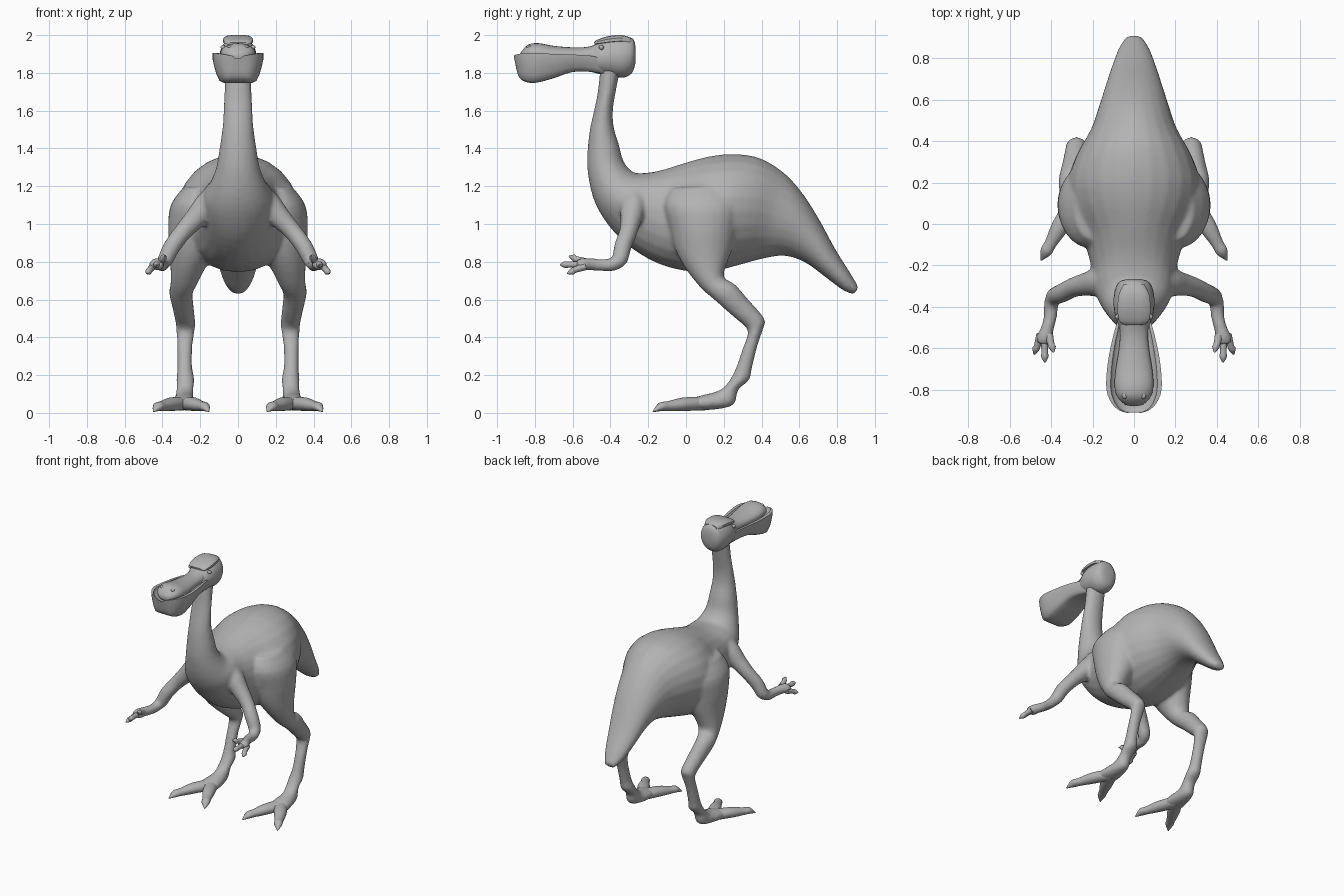
import bpy, bmesh, math
from mathutils import Vector

old = bpy.data.objects.get("Cube")
if old:
    bpy.data.objects.remove(old, do_unlink=True)

grey = bpy.data.materials.new("plain grey")
grey.use_nodes = True
COLOUR = (0.45, 0.45, 0.45, 1)
grey.diffuse_color = COLOUR
grey.node_tree.nodes["Principled BSDF"].inputs["Base Color"].default_value = COLOUR

CIRCLE = [(math.cos(i * math.tau / 24), math.sin(i * math.tau / 24)) for i in range(24)]


def catmull(a, b, c, d, t):
    return 0.5 * (2 * b + (c - a) * t + (2 * a - 5 * b + 4 * c - d) * t * t
                  + (3 * b - a - 3 * c + d) * t ** 3)


def loft(name, rings, section=CIRCLE, steps=3):
    """Skin through rings of (centre, side vector, up vector), smoothly interpolated."""
    full = []
    for i in range(len(rings) - 1):
        four = [rings[max(0, i - 1)], rings[i], rings[i + 1], rings[min(len(rings) - 1, i + 2)]]
        for s in range(steps):
            full.append([catmull(*[r[k] for r in four], s / steps) for k in range(3)])
    full.append(rings[-1])
    bm = bmesh.new()
    loops = [[bm.verts.new(c + side * u + up * v) for u, v in section] for c, side, up in full]
    n = len(section)
    for a, b in zip(loops, loops[1:]):
        for j in range(n):
            bm.faces.new((a[j], a[(j + 1) % n], b[(j + 1) % n], b[j]))
    bm.faces.new(loops[0])
    bm.faces.new(loops[-1])
    bmesh.ops.recalc_face_normals(bm, faces=bm.faces)
    mesh = bpy.data.meshes.new(name)
    bm.to_mesh(mesh)
    bm.free()
    mesh.materials.append(grey)
    obj = bpy.data.objects.new(name, mesh)
    bpy.context.collection.objects.link(obj)
    select([obj])
    bpy.ops.object.shade_smooth_by_angle(angle=math.radians(45))
    return obj


def select(objs):
    bpy.ops.object.select_all(action='DESELECT')
    for o in objs:
        o.select_set(True)
    bpy.context.view_layer.objects.active = objs[0]


def slices(rows, sx=1):
    """Rings from rows of (y, z) on one edge, (y, z) on the other, half width, centre x."""
    out = []
    for ya, za, yb, zb, w, *x in rows:
        a, b = Vector((0, ya, za)), Vector((0, yb, zb))
        out.append(((a + b) / 2 + Vector((sx * (x[0] if x else 0), 0, 0)),
                    Vector((w, 0, 0)), (b - a) / 2))
    return out


def path(rows, sx=1):
    """Rings from rows of x, y, z, radius, flatness."""
    pts = [Vector((sx * r[0], r[1], r[2])) for r in rows]
    out = []
    for i, p in enumerate(pts):
        t = (pts[min(i + 1, len(pts) - 1)] - pts[max(i - 1, 0)]).normalized()
        side = Vector((1, 0, 0))
        side = (side - t * side.dot(t)).normalized()
        r = rows[i][3]
        out.append((p, side * r, t.cross(side) * r * (rows[i][4] if len(rows[i]) > 4 else 1)))
    return out


def ball(name, loc, r, scale=(1, 1, 1)):
    bpy.ops.mesh.primitive_uv_sphere_add(segments=16, ring_count=10, radius=r, location=loc)
    o = bpy.context.object
    o.name, o.scale = name, scale
    o.data.materials.append(grey)
    bpy.ops.object.shade_smooth()


# Neck, trunk and tail in one sweep
skin = [loft("body", slices([
    (-.45, 1.86, -.34, 1.86, .068), (-.467, 1.7, -.372, 1.70, .072), (-.487, 1.6, -.387, 1.6, .077),
    (-.509, 1.5, -.382, 1.51, .083), (-.522, 1.38, -.355, 1.42, .098), (-.52, 1.27, -.33, 1.33, .115),
    (-.492, 1.14, -.28, 1.275, .15), (-.437, 1.03, -.22, 1.27, .185), (-.34, .915, -.13, 1.285, .20),
    (-.2, .815, 0, 1.325, .235), (-.05, .76, .12, 1.357, .30), (.12, .745, .24, 1.37, .325),
    (.27, .78, .38, 1.353, .28), (.4, .815, .51, 1.278, .208), (.52, .832, .61, 1.172, .17),
    (.63, .797, .70, 1.033, .138), (.74, .717, .787, .873, .106), (.83, .65, .865, .748, .074),
    (.888, .627, .915, .665, .038)]))]

for sx, label in ((1, "left"), (-1, "right")):
    # Thigh, shin and foot pad
    skin.append(loft(label + "_leg", slices([
        (-.08, 1.19, .24, 1.21, .09, .195), (-.115, 1.10, .29, 1.10, .135, .222),
        (-.085, .97, .27, .98, .142, .228), (-.055, .86, .25, .88, .127, .236),
        (0, .76, .22, .80, .096, .262), (.08, .66, .20, .72, .072, .285),
        (.16, .59, .26, .68, .062, .302), (.25, .51, .33, .60, .056, .29),
        (.32, .45, .415, .50, .052, .278), (.325, .41, .41, .45, .048, .278),
        (.30, .34, .38, .36, .041, .282), (.265, .24, .35, .24, .040, .282),
        (.235, .18, .335, .175, .048, .278), (.20, .135, .275, .12, .045, .28),
        (.15, .11, .25, .04, .05, .285), (.09, .095, .12, .015, .068, .288),
        (.02, .075, .025, .018, .07, .295)], sx)))
    # Shoulder, upper arm and forearm
    skin.append(loft(label + "_arm", path([
        (.11, -.27, 1.15, .07), (.17, -.28, 1.09, .07), (.225, -.29, 1.03, .058),
        (.29, -.305, .96, .048), (.35, -.335, .88, .046), (.385, -.352, .81, .042),
        (.40, -.39, .785, .035), (.404, -.45, .783, .032), (.42, -.51, .787, .032),
        (.43, -.55, .787, .042, .75), (.435, -.58, .785, .035, .7)], sx)))
    # Three fingers, the inner one highest
    for k, (bx, tx, ty, bz, tz) in enumerate([(.41, .388, -.62, .80, .83),
                                              (.432, .43, -.668, .785, .785),
                                              (.452, .482, -.63, .775, .738)]):
        loft(f"{label}_finger_{k + 1}", path([
            (bx, -.535, bz, .02), ((bx + tx) / 2, (ty - .55) / 2, (bz + tz) / 2, .016),
            (bx * .25 + tx * .75, ty + .025, bz * .25 + tz * .75, .017),
            (tx, ty, tz, .003)], sx))
    # Two long clawed toes
    for k, (mx, my, tx, ty) in enumerate([(.235, -.01, .155, -.17), (.355, -.01, .448, -.175)]):
        loft(f"{label}_toe_{k + 1}", path([
            (.285, .10, .05, .045, .8), (mx, my, .046, .042, .85),
            (mx * .5 + tx * .5, my * .5 + ty * .5, .036, .029, .9),
            (mx * .25 + tx * .75, my * .25 + ty * .75, .032, .028, .8),
            (tx, ty, .007, .003)], sx))
    # Eye and nostril
    ball(label + "_eye", (sx * .079, -.448, 1.935), .013)
    ball(label + "_nostril", (sx * .045, -.828, 1.938), .016, (.8, 1, .6))

# Blend trunk and limbs into one smooth skin
select(skin)
bpy.ops.object.join()
body = bpy.context.object
remesh = body.modifiers.new("blend", 'REMESH')
remesh.mode = 'VOXEL'
remesh.voxel_size = 0.012
remesh.use_smooth_shade = True
relax = body.modifiers.new("relax", 'SMOOTH')
relax.factor, relax.iterations = 0.5, 6
for m in ("blend", "relax"):
    bpy.ops.object.modifier_apply(modifier=m)
body.data.materials.clear()
body.data.materials.append(grey)
bpy.ops.object.shade_smooth()

# Skull
loft("skull", slices([
    (-.268, 1.85, -.266, 1.93, .04), (-.285, 1.80, -.28, 1.98, .075), (-.33, 1.775, -.33, 1.993, .095),
    (-.39, 1.78, -.40, 1.99, .098), (-.44, 1.79, -.45, 1.97, .09), (-.50, 1.805, -.50, 1.94, .072),
    (-.56, 1.825, -.56, 1.92, .055)]))

# Flat brow plate overhanging the eyes
plate = [(1, -.6), (1, .2), (.8, .8), (.4, 1), (-.4, 1), (-.8, .8), (-1, .2), (-1, -.6), (0, -1)]
loft("brow", slices([
    (-.483, 1.948, -.487, 1.962, .05), (-.465, 1.95, -.468, 1.976, .072),
    (-.41, 1.955, -.41, 1.995, .08), (-.34, 1.96, -.34, 2.0, .073),
    (-.29, 1.955, -.29, 1.985, .05)]), plate)

# Lower bill: open dish, flat-bottomed outer wall then the shallow inner bowl
half = [(1, 1), (1.0, .6), (.94, .1), (.85, -.45), (.74, -.85), (.58, -.99), (.3, -1)]
outer = half + [(-u, v) for u, v in reversed(half)]
inner = [(-.84 * math.cos(math.pi * i / 12), 1 - .6 * math.sin(math.pi * i / 12)) for i in range(13)]
loft("lower_bill", slices([
    (-.42, 1.79, -.42, 1.87, .065), (-.5, 1.805, -.5, 1.89, .09), (-.6, 1.805, -.6, 1.897, .114),
    (-.7, 1.772, -.7, 1.90, .13), (-.8, 1.747, -.8, 1.905, .133), (-.86, 1.757, -.865, 1.903, .108),
    (-.888, 1.785, -.9, 1.897, .07), (-.902, 1.84, -.912, 1.89, .03)]), outer + inner)

# Upper bill resting inside the rim
loft("upper_bill", slices([
    (-.43, 1.84, -.43, 1.965, .068), (-.52, 1.85, -.52, 1.938, .067), (-.6, 1.85, -.6, 1.935, .072),
    (-.7, 1.85, -.7, 1.943, .088), (-.78, 1.85, -.78, 1.957, .094), (-.835, 1.855, -.835, 1.95, .08),
    (-.87, 1.865, -.87, 1.915, .045), (-.878, 1.88, -.878, 1.895, .015)]))
